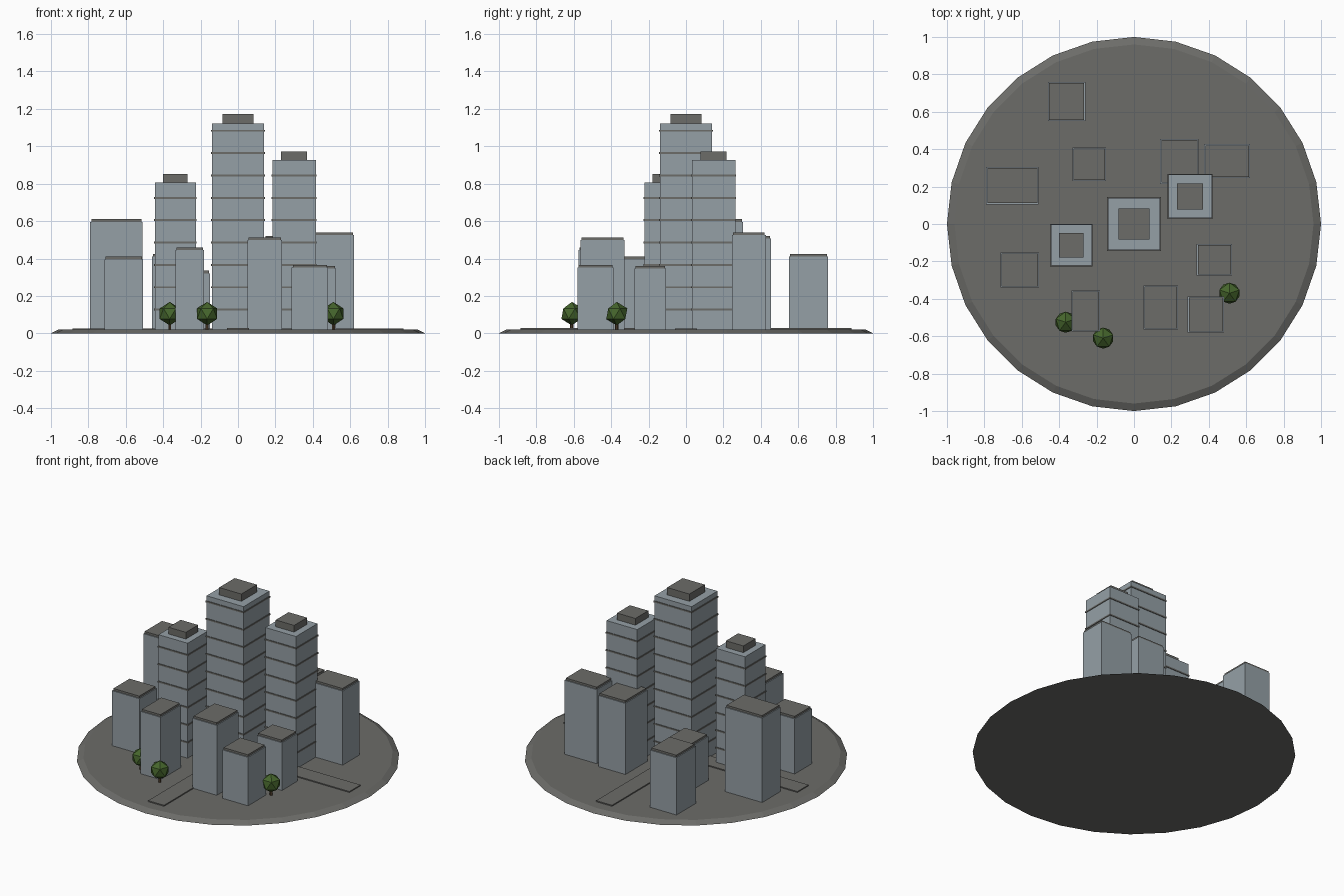
import bpy
from math import radians

cube = bpy.data.objects.get("Cube")
if cube:
    bpy.data.objects.remove(cube, do_unlink=True)


def material(name, rgb):
    m = bpy.data.materials.new(name)
    m.use_nodes = True
    m.diffuse_color = (*rgb, 1)
    m.node_tree.nodes["Principled BSDF"].inputs["Base Color"].default_value = (*rgb, 1)
    return m


WALL = material("blue_grey_wall", (0.30, 0.35, 0.38))
STONE = material("dark_grey_stone", (0.15, 0.15, 0.14))
LEAF = material("leaf_green", (0.06, 0.13, 0.025))
BARK = material("bark_brown", (0.10, 0.06, 0.03))
GROUND = 0.02


def finish(name, mat):
    ob = bpy.context.object
    ob.name = name
    ob.data.materials.append(mat)
    return ob


def box(name, x, y, sx, sy, z0, z1, mat):
    bpy.ops.mesh.primitive_cube_add(size=1, location=(x, y, (z0 + z1) / 2))
    bpy.context.object.scale = (sx, sy, z1 - z0)
    return finish(name, mat)


def tower(name, x, y, width, top, cap_height):
    box(name + "_walls", x, y, width, width, GROUND, top, WALL)
    box(name + "_roof_block", x, y, width * 0.6, width * 0.6, top, top + cap_height, STONE)
    # Floor bands wrapped round the walls
    z = 0.127
    while z < top - 0.02:
        box(name + "_band", x, y, width + 0.008, width + 0.008, z - 0.005, z + 0.005, STONE)
        z += 0.1195


def block(name, x0, x1, y0, y1, top):
    x, y, sx, sy = (x0 + x1) / 2, (y0 + y1) / 2, x1 - x0, y1 - y0
    box(name + "_walls", x, y, sx, sy, GROUND, top - 0.014, WALL)
    box(name + "_roof", x, y, sx - 0.012, sy - 0.012, top - 0.014, top, STONE)


def tree(name, x, y):
    bpy.ops.mesh.primitive_cylinder_add(vertices=6, radius=0.009, depth=0.05,
                                        location=(x, y, 0.045))
    finish(name + "_trunk", BARK)
    bpy.ops.mesh.primitive_ico_sphere_add(subdivisions=1, radius=0.063,
                                          location=(x, y, 0.105),
                                          rotation=(0, 0, radians(90)))
    finish(name + "_crown", LEAF)


# Round ground plate with a sloping rim
bpy.ops.mesh.primitive_cone_add(vertices=28, radius1=1, radius2=0.96, depth=GROUND,
                                location=(0, 0, GROUND / 2))
finish("ground_plate", STONE)

# Crossing roads
box("road_across", 0, 0, 1.77, 0.12, GROUND, 0.027, STONE)
box("road_along", 0, 0, 0.12, 1.77, GROUND, 0.0275, STONE)

# Tall banded towers
tower("centre_tower", 0, 0, 0.28, 1.122, 0.05)
tower("left_tower", 0.30, 0.148, 0.232, 0.926, 0.046)
tower("right_tower", -0.335, -0.113, 0.22, 0.806, 0.046)

# Lower blocks: x range, y range, height
blocks = [
    (-0.46, -0.26, 0.55, 0.76, 0.425),
    (-0.79, -0.51, 0.105, 0.305, 0.61),
    (-0.33, -0.15, 0.23, 0.41, 0.335),
    (0.14, 0.345, 0.215, 0.455, 0.52),
    (0.375, 0.62, 0.245, 0.427, 0.54),
    (0.335, 0.525, -0.275, -0.107, 0.36),
    (-0.715, -0.507, -0.34, -0.153, 0.41),
    (-0.334, -0.182, -0.576, -0.355, 0.46),
    (0.05, 0.235, -0.565, -0.328, 0.512),
    (0.287, 0.482, -0.58, -0.388, 0.365),
]
for i, dims in enumerate(blocks, 1):
    block(f"block_{i}", *dims)

# Trees
for i, (x, y) in enumerate([(0.51, -0.37), (-0.365, -0.525), (-0.165, -0.61)], 1):
    tree(f"tree_{i}", x, y)
